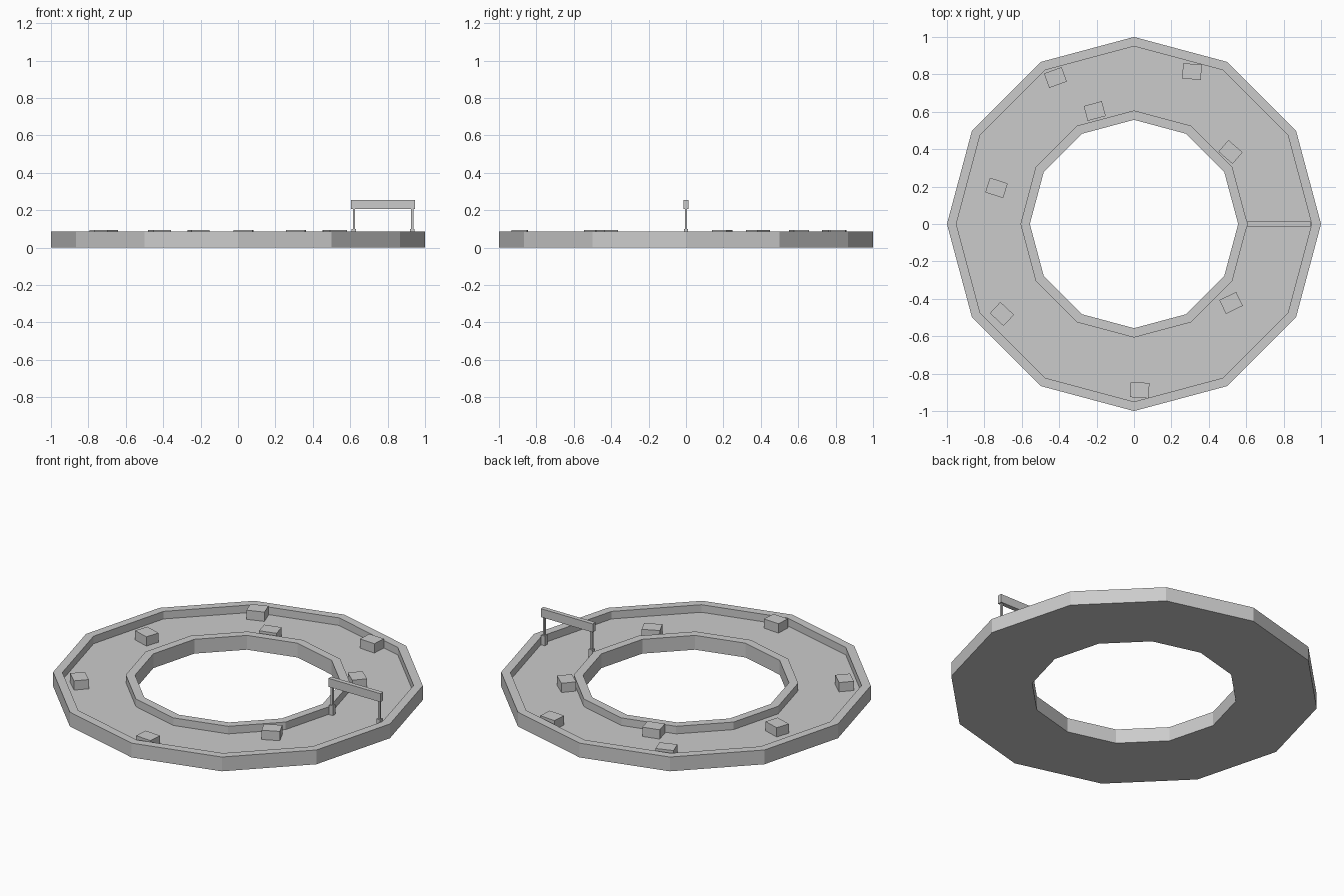
import bpy, bmesh, math
from mathutils import Matrix, Vector

cube = bpy.data.objects.get("Cube")
if cube:
    bpy.data.objects.remove(cube, do_unlink=True)

# One plain grey for everything
grey = bpy.data.materials.new("plain grey")
grey.use_nodes = True
grey.diffuse_color = (0.6, 0.6, 0.6, 1)
grey.node_tree.nodes["Principled BSDF"].inputs["Base Color"].default_value = (0.6, 0.6, 0.6, 1)

SIDES = 12
FLOOR = 0.04
RIM = 0.085


def finish(name, bm):
    bmesh.ops.recalc_face_normals(bm, faces=bm.faces)
    mesh = bpy.data.meshes.new(name)
    bm.to_mesh(mesh)
    bm.free()
    mesh.materials.append(grey)
    obj = bpy.data.objects.new(name, mesh)
    bpy.context.collection.objects.link(obj)
    return obj


def box(name, centre, size, turn=0):
    bm = bmesh.new()
    matrix = (Matrix.Translation(centre) @ Matrix.Rotation(math.radians(turn), 4, 'Z')
              @ Matrix.Diagonal((*size, 1)))
    bmesh.ops.create_cube(bm, size=1, matrix=matrix)
    return finish(name, bm)


# Ring track: a trough cross-section swept around twelve sides
profile = [(0.557, 0), (1, 0), (1, RIM), (0.95, RIM),
           (0.95, FLOOR), (0.607, FLOOR), (0.607, RIM), (0.557, RIM)]
bm = bmesh.new()
rings = []
for i in range(SIDES):
    a = math.tau * i / SIDES
    rings.append([bm.verts.new((r * math.cos(a), r * math.sin(a), z)) for r, z in profile])
for i in range(SIDES):
    here, after = rings[i], rings[(i + 1) % SIDES]
    for j in range(len(profile)):
        k = (j + 1) % len(profile)
        bm.faces.new((here[j], after[j], after[k], here[k]))
finish("ring_track", bm)

# Obstacle blocks: x, y, turn in degrees
blocks = [(-0.42, 0.783, 20), (0.31, 0.815, -4), (-0.21, 0.604, 15), (0.516, 0.385, -41),
          (-0.735, 0.193, -18), (-0.706, -0.481, -43), (0.519, -0.422, 26), (0.03, -0.888, -4)]
TOP = 0.095
for n, (x, y, turn) in enumerate(blocks, 1):
    box(f"obstacle_block_{n}", (x, y, (FLOOR + TOP) / 2), (0.1, 0.082, TOP - FLOOR), turn)

# Start gate: two footed posts carrying a banner
for side, x in (("inner", 0.62), ("outer", 0.932)):
    box(f"{side}_gate_foot", (x, 0, (FLOOR + 0.098) / 2), (0.024, 0.024, 0.098 - FLOOR))
    box(f"{side}_gate_post", (x, 0, 0.15), (0.012, 0.012, 0.12))
box("gate_banner", (0.775, 0, 0.23), (0.342, 0.026, 0.05))
